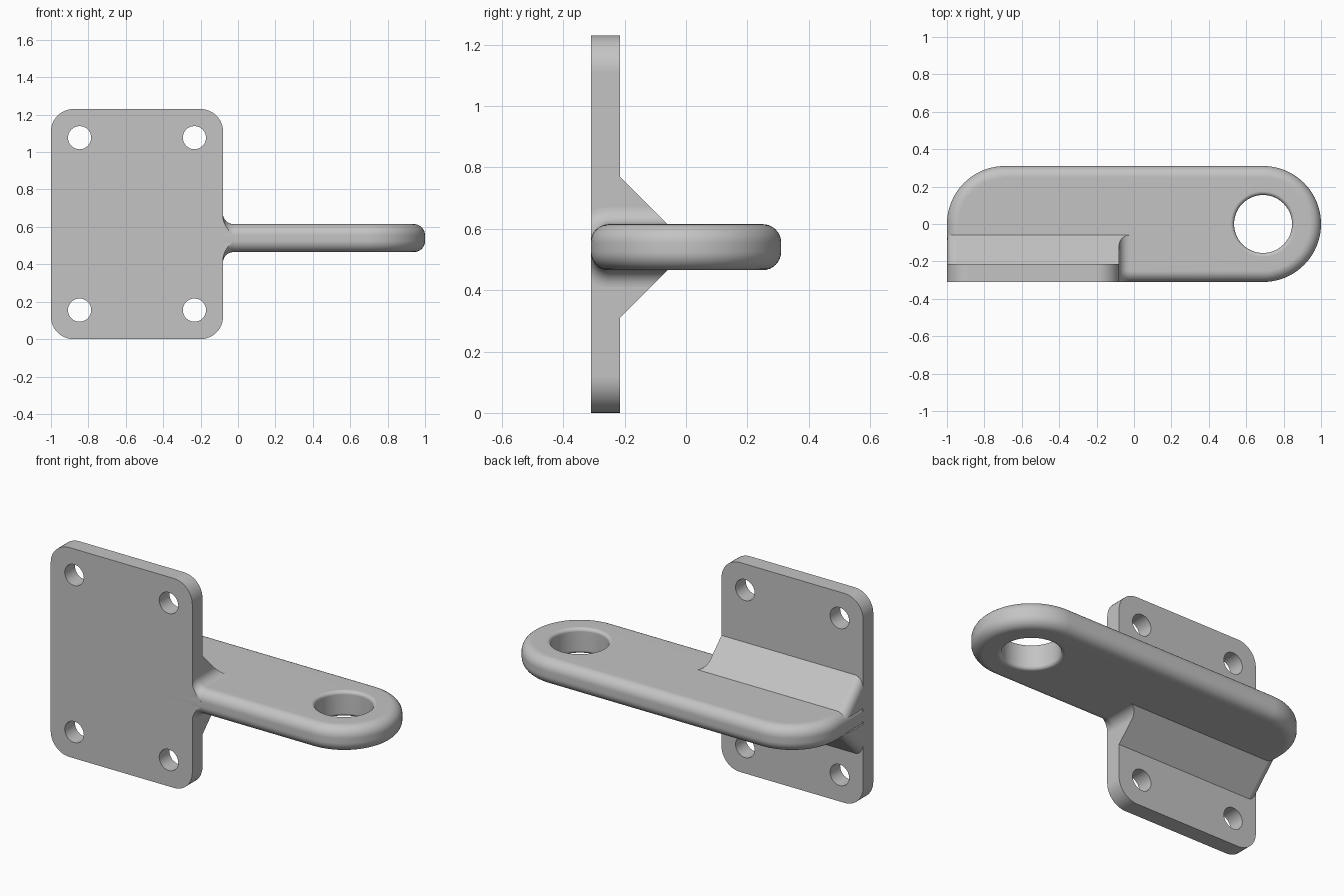
import bpy, bmesh
from math import sin, cos, pi, sqrt, acos, radians
from mathutils import Matrix

if "Cube" in bpy.data.objects:
    bpy.data.objects.remove(bpy.data.objects["Cube"])

steel = bpy.data.materials.new("grey steel")
steel.use_nodes = True
GREY = (0.55, 0.55, 0.55, 1)
steel.diffuse_color = GREY
steel.node_tree.nodes["Principled BSDF"].inputs["Base Color"].default_value = GREY

MID = 0.54      # arm centre height
HALF = 0.075    # half arm thickness
ROUND = 0.06    # arm edge rounding
FRONT = -0.31
TOE = -0.06     # where the gusset meets the arm
PLATE_BACK = -0.215
FLARE = 0.055   # concave fillet radius


def finish(name, bm, angle=30):
    bmesh.ops.recalc_face_normals(bm, faces=bm.faces)
    mesh = bpy.data.meshes.new(name)
    bm.to_mesh(mesh)
    bm.free()
    mesh.materials.append(steel)
    ob = bpy.data.objects.new(name, mesh)
    bpy.context.collection.objects.link(ob)
    bpy.ops.object.select_all(action='DESELECT')
    ob.select_set(True)
    bpy.context.view_layer.objects.active = ob
    bpy.ops.object.shade_smooth_by_angle(angle=radians(angle))
    mod = ob.modifiers.new("weighted normals", 'WEIGHTED_NORMAL')
    mod.keep_sharp = True
    return ob


def arc(cx, cy, r, a0, a1, n):
    return [(cx + r * cos(a0 + (a1 - a0) * i / n),
             cy + r * sin(a0 + (a1 - a0) * i / n)) for i in range(n + 1)]


def circle(cx, cy, r, n=48):
    return arc(cx, cy, r, 0, 2 * pi, n)[:-1]


def loft(bm, loops):
    """Skin a series of equal-length closed loops; return vertex rings."""
    rings = [[bm.verts.new(p) for p in loop] for loop in loops]
    for a, b in zip(rings, rings[1:]):
        for i in range(len(a)):
            j = (i + 1) % len(a)
            bm.faces.new((a[i], a[j], b[j], b[i]))
    return rings


def slab(bm, walls):
    """Walls are lofted stacks; flat caps fill between their end rings."""
    stacks = [loft(bm, w) for w in walls]
    for end in (0, -1):
        edges = []
        for s in stacks:
            ring = s[end]
            edges += [bm.edges.get((ring[i - 1], ring[i])) for i in range(len(ring))]
        bmesh.ops.triangle_fill(bm, edges=edges, use_beauty=True)


def rounded_levels(half, r, n=8):
    """Pairs of (inset, height) running from bottom to top of a rounded edge."""
    up = [(r - r * cos(a), half - r + r * sin(a))
          for a in (pi / 2 * i / n for i in range(n + 1))]
    return [(d, -h) for d, h in reversed(up)] + up


# Mounting plate with four bolt holes
X0, X1, TOP, R = -1.0, -0.08, 1.23, 0.12
outline = []
for cx, cz, start in ((X1 - R, TOP - R, 0), (X0 + R, TOP - R, pi / 2),
                      (X0 + R, R, pi), (X1 - R, R, 1.5 * pi)):
    outline += arc(cx, cz, R, start, start + pi / 2, 12)
shapes = [outline] + [circle(x, z, 0.062, 32) for x in (-0.847, -0.233)
                      for z in (0.155, 1.077)]
bm = bmesh.new()
slab(bm, [[[(x, y, z) for x, z in s] for y in (FRONT, PLATE_BACK)] for s in shapes])
finish("mounting_plate", bm)


# Arm with rounded edges and an eye hole
def arm_outline(d):
    r = 0.31 - d
    return (arc(0.69, 0, r, -pi / 2, pi / 2, 40) + arc(-0.69, 0, r, pi / 2, pi, 20)
            + [(-1 + d, FRONT + d)])


outer = [[(x, y, MID + h) for x, y in arm_outline(d)]
         for d, h in rounded_levels(HALF, ROUND)]
eye = [[(x, y, MID + h) for x, y in circle(0.69, 0, 0.155 + d, 64)]
       for d, h in rounded_levels(HALF, 0.02, 5)]
bm = bmesh.new()
slab(bm, [outer, eye])
finish("arm", bm)


# Sloped gussets above and below the arm, with a rounded outer end
def place(x, section, side):
    return [(x, y, MID + side * (HALF + h)) for y, h in section]


def wedge(drop):
    toe = TOE - drop * sqrt(2)
    back = PLATE_BACK - 0.03
    return [(toe + 0.03, -0.03), (toe, 0), (PLATE_BACK, PLATE_BACK * -1 + toe),
            (back, PLATE_BACK * -1 + toe), (back, -0.03)]


END = 0.05
stations = [(X0 + END * (1 - cos(a)), END * (1 - sin(a)))
            for a in (pi / 2 * i / 8 for i in range(9))] + [(X1, 0)]


# Concave flare that blends plate edge and gusset end into the arm
def flare_section(c):
    big = ROUND + c
    sweep = arc(FRONT + ROUND, -ROUND, big, pi / 2, pi - acos(ROUND / big), 10)
    return [(TOE, -0.03), (TOE, 0), (TOE - c, c)] + sweep + [(FRONT + 0.001, -HALF)]


flare_stations = []
for i in range(11):
    a = pi / 2 * i / 10
    flare_stations.append((X1 + FLARE * (1 - cos(a)), FLARE * (1 - sin(a))))

for side, word in ((1, "upper"), (-1, "lower")):
    for part, steps, section in (("gusset", stations, wedge),
                                 ("flare", flare_stations, flare_section)):
        bm = bmesh.new()
        rings = loft(bm, [place(x, section(c), side) for x, c in steps])
        for ring in (rings[0], rings[-1]):
            bm.faces.new(ring)
        finish(word + "_" + part, bm)
